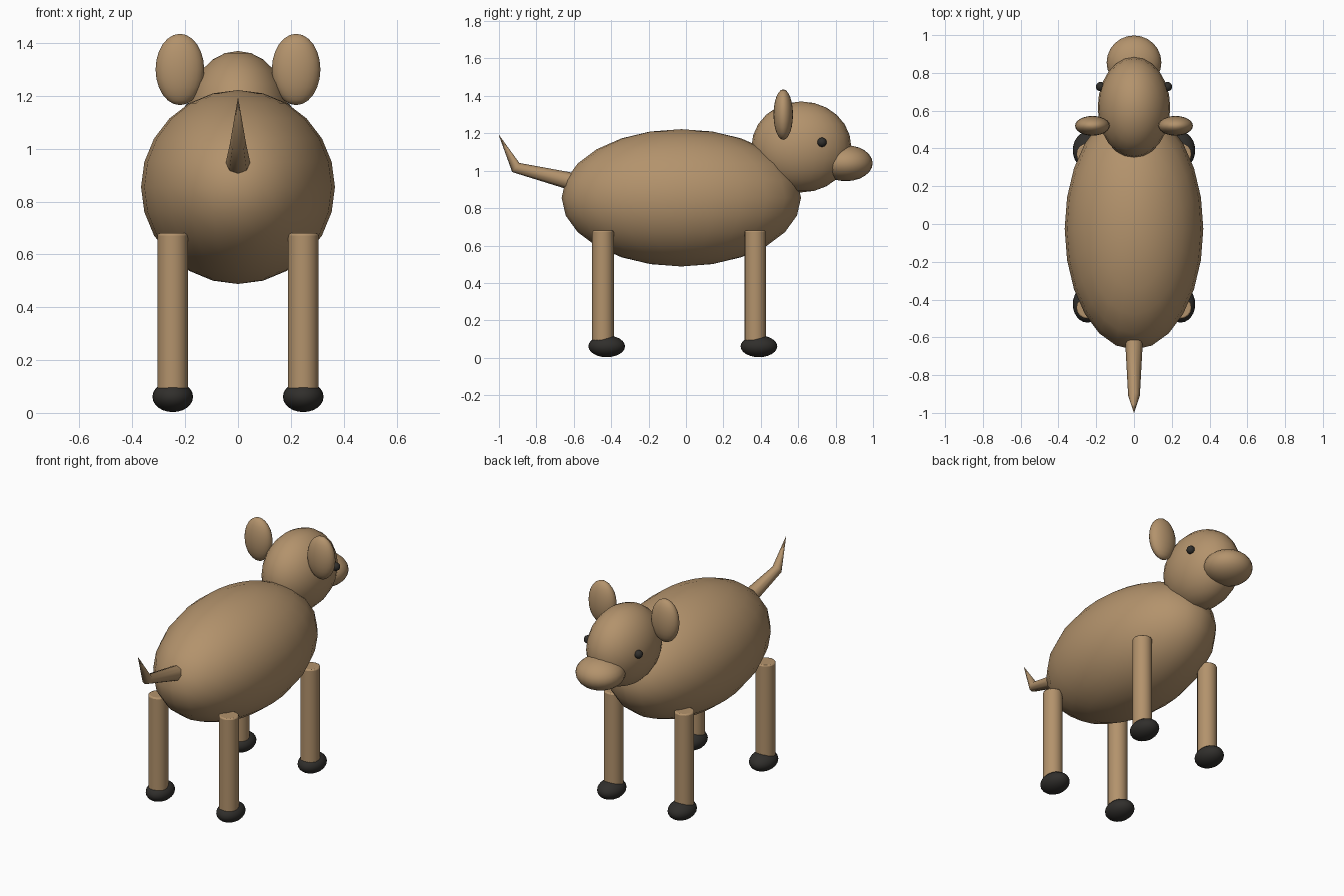
import bpy, math
from mathutils import Vector

if "Cube" in bpy.data.objects:
    bpy.data.objects.remove(bpy.data.objects["Cube"])


def material(name, rgb):
    m = bpy.data.materials.new(name)
    m.diffuse_color = (*rgb, 1)
    m.use_nodes = True
    m.node_tree.nodes["Principled BSDF"].inputs["Base Color"].default_value = m.diffuse_color
    return m


TAN = material("tan", (0.45, 0.29, 0.15))
DARK = material("dark", (0.03, 0.028, 0.025))


def finish(name, mat, angle=60):
    ob = bpy.context.object
    ob.name = name
    ob.data.materials.append(mat)
    bpy.ops.object.shade_smooth_by_angle(angle=math.radians(angle))
    return ob


def ellipsoid(name, loc, radii, mat, segments=24, rings=12):
    bpy.ops.mesh.primitive_uv_sphere_add(segments=segments, ring_count=rings,
                                         radius=1, location=loc)
    bpy.context.object.scale = radii
    bpy.ops.object.transform_apply(location=False, rotation=False, scale=True)
    return finish(name, mat)


# Body, head and snout
ellipsoid("body", (0, -0.025, 0.855), (0.367, 0.64, 0.367), TAN)
ellipsoid("head", (0, 0.617, 1.127), (0.192, 0.267, 0.243), TAN)
ellipsoid("snout", (0, 0.855, 1.04), (0.145, 0.143, 0.096), TAN)

for side, s in (("left", -1), ("right", 1)):
    # Ears and eyes
    ellipsoid(f"{side}_ear", (s * 0.22, 0.52, 1.3), (0.092, 0.052, 0.135), TAN)
    ellipsoid(f"{side}_eye", (s * 0.177, 0.727, 1.152), (0.025,) * 3, DARK, 16, 8)
    # Legs with hooves
    for end, y in (("front", -0.444), ("back", 0.37)):
        bpy.ops.mesh.primitive_cylinder_add(vertices=16, radius=0.058, depth=0.62,
                                            location=(s * 0.247, y, 0.37))
        leg = finish(f"{end}_{side}_leg", TAN, 40)
        bevel = leg.modifiers.new("soft rim", "BEVEL")
        bevel.width = 0.008
        bevel.segments = 2
        bevel.limit_method = "ANGLE"
        bevel.angle_limit = math.radians(50)
        ellipsoid(f"{end}_{side}_hoof", (s * 0.247, y + 0.02, 0.061),
                  (0.077, 0.098, 0.058), DARK)

# Bent tapering tail
curve = bpy.data.curves.new("tail", "CURVE")
curve.dimensions = "3D"
curve.bevel_depth = 0.05
curve.bevel_resolution = 2
curve.use_fill_caps = True
path = curve.splines.new("POLY")
path.points.add(2)
for p, (y, z, r) in zip(path.points, ((-0.56, 0.93, 1.0), (-0.91, 1.017, 0.62),
                                      (-1.0, 1.19, 0.02))):
    p.co = (0, y, z, 1)
    p.radius = r
tail = bpy.data.objects.new("tail", curve)
bpy.context.collection.objects.link(tail)
bpy.ops.object.select_all(action="DESELECT")
tail.select_set(True)
bpy.context.view_layer.objects.active = tail
bpy.ops.object.convert(target="MESH")
finish("tail", TAN, 50)
